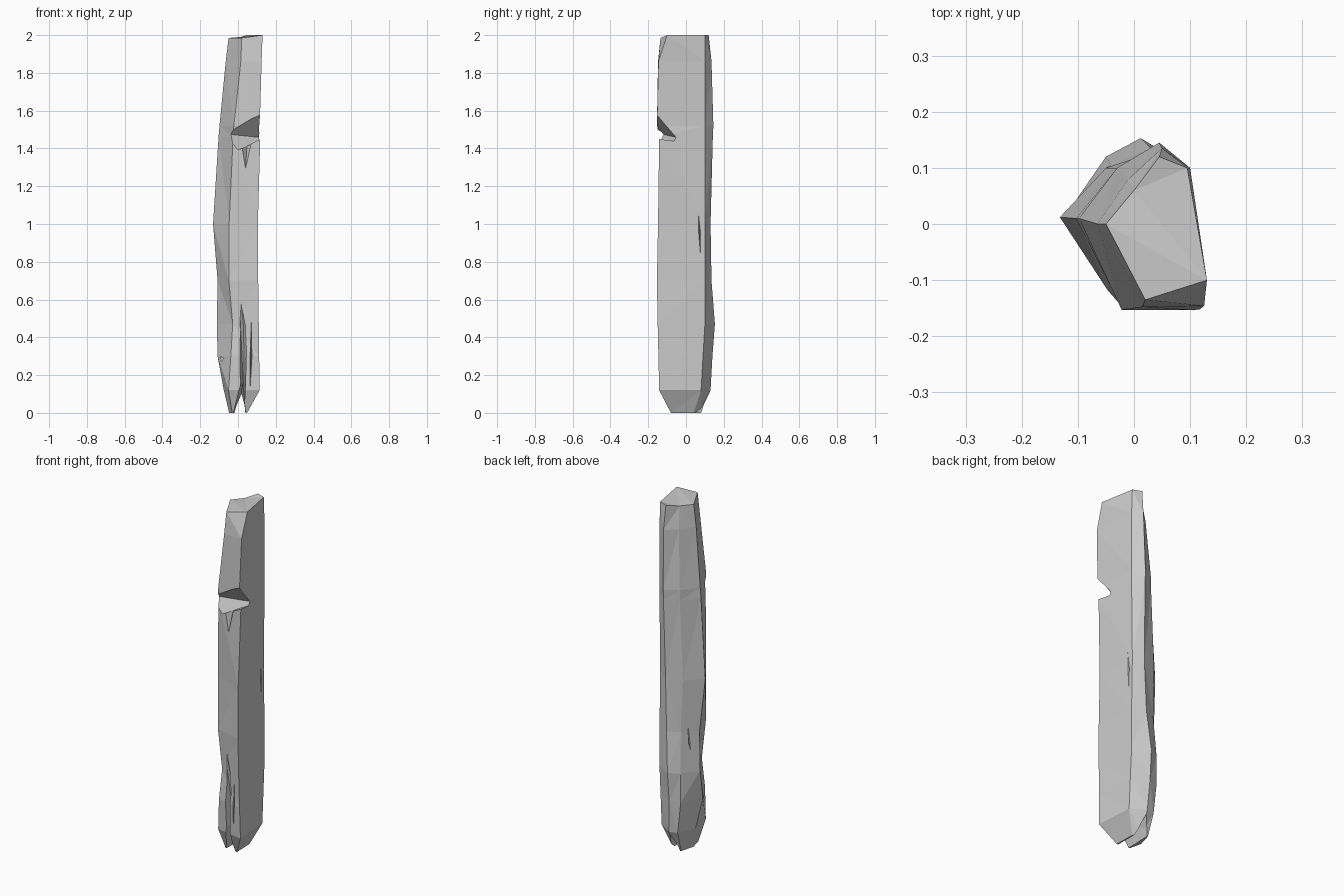
import bpy, bmesh

# Rough six-sided cross-sections from bottom to top:
# left, front-left, front-right, back-right, back, back-left corners (x, y)
rings = [
    (0.00, [-.047, .00, -.030, -.07, .048, -.08, .045, .04, .02, .08, -.025, .08]),
    (0.12, [-.075, .02, -.050, -.11, .115, -.142, .10, .08, .02, .13, -.03, .12]),
    (0.30, [-.108, .00, -.038, -.12, .112, -.146, .10, .09, .01, .14, -.05, .12]),
    (0.47, [-.112, .03, -.028, -.105, .110, -.150, .10, .10, .012, .153, -.05, .12]),
    (0.70, [-.108, .03, -.048, -.115, .107, -.154, .10, .10, .03, .135, -.04, .105]),
    (1.00, [-.132, .012, -.047, -.118, .105, -.148, .095, .10, .04, .13, -.05, .10]),
    (1.46, [-.103, .01, -.026, -.142, .118, -.142, .10, .10, .045, .142, -.03, .10]),
    (1.52, [-.098, .01, -.022, -.153, .115, -.154, .10, .10, .045, .145, -.03, .10]),
    (1.86, [-.065, .00, .015, -.148, .125, -.146, .10, .10, .05, .135, -.01, .08]),
    (1.985, [-.05, .00, .020, -.135, .130, -.10, .095, .10, .045, .12, .00, .06]),
]


def link(name, bm):
    bmesh.ops.recalc_face_normals(bm, faces=bm.faces)
    mesh = bpy.data.meshes.new(name)
    bm.to_mesh(mesh)
    bm.free()
    ob = bpy.data.objects.new(name, mesh)
    bpy.context.collection.objects.link(ob)
    return ob


# Post body lofted through the sections
bm = bmesh.new()
loops = [[bm.verts.new((xy[i], xy[i + 1], z)) for i in range(0, 12, 2)]
         for z, xy in rings]
for lo, hi in zip(loops, loops[1:]):
    for i in range(6):
        j = (i + 1) % 6
        bm.faces.new((lo[i], lo[j], hi[j], hi[i]))
bm.faces.new(loops[0])
bm.faces.new(loops[-1])
# Slightly sloping top: the right rear edge is highest
for i in (2, 3, 4):
    loops[-1][i].co.z = 2.0
bmesh.ops.triangulate(bm, faces=bm.faces)
post = link("wooden_post", bm)


def carve(name, points):
    """Cut the convex hull of the points out of the post."""
    b = bmesh.new()
    for p in points:
        b.verts.new(p)
    bmesh.ops.convex_hull(b, input=b.verts)
    cutter = link(name, b)
    cutter.hide_render = True
    mod = post.modifiers.new(name, 'BOOLEAN')
    mod.operation = 'DIFFERENCE'
    mod.solver = 'EXACT'
    mod.object = cutter
    bpy.context.view_layer.objects.active = post
    bpy.ops.object.modifier_apply(modifier=mod.name)
    bpy.data.objects.remove(cutter)


# Chopped notch in the front and the gouge below it
carve("notch", [(-.05, -.125, 1.475), (.15, -.035, 1.455), (-.05, -.2, 1.50),
                (.15, -.17, 1.61), (-.05, -.18, 1.37), (.15, -.19, 1.47)])
carve("gouge", [(-.005, -.17, 1.42), (.09, -.17, 1.44), (.04, -.145, 1.29),
                (.05, -.10, 1.46)])
# Split foot
carve("foot_split", [(-.035, -.2, -.02), (.042, -.2, -.02), (.022, -.2, .19),
                     (-.02, .2, -.02), (.04, .2, -.02), (.018, .2, .08)])
# Long front crack running up from the split
carve("front_crack", [(.0, -.15, .73), (.052, -.17, .5), (.04, -.17, .04),
                      (.0, -.17, .04), (.032, -.06, .08), (.03, -.10, .45)])
carve("front_sliver", [(.070, -.16, .6), (.076, -.16, .3), (.06, -.16, .3),
                       (.062, -.15, .06), (.07, -.10, .3)])
# Narrow drying cracks on the right and back-left faces
carve("right_crack", [(.12, .058, 1.18), (.12, .08, .71), (.12, .085, .95),
                      (.12, .06, .95), (.08, .073, .95)])
carve("back_crack", [(-.075, .10, .92), (-.10, .07, .5), (-.085, .09, .6),
                     (-.10, .08, .65), (-.06, .065, .65)])
# Chip low on the left
carve("left_chip", [(-.125, .0, .31), (-.06, -.12, .27), (-.12, -.05, .22),
                    (-.075, -.035, .29), (-.12, -.08, .31)])
